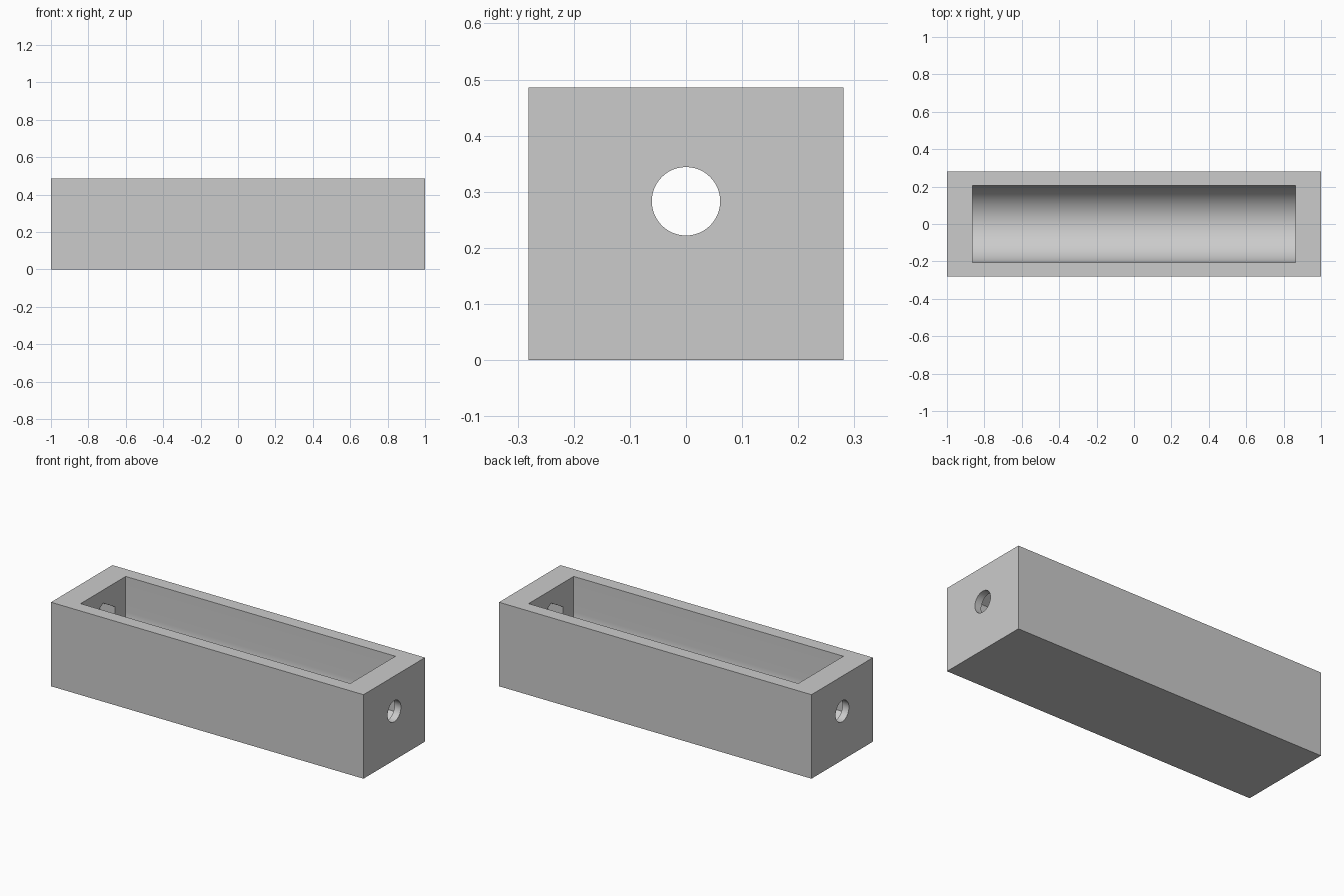
import bpy
import bmesh
import math

cube = bpy.data.objects.get("Cube")
if cube:
    bpy.data.objects.remove(cube, do_unlink=True)

LENGTH, WIDTH, HEIGHT = 2.0, 0.562, 0.486
AXIS_Z = 0.283          # shared centre of trough, holes and nut pockets
TROUGH_HALF, TROUGH_R = 0.863, 0.206
HOLE_R = 0.061
NUT_R = 0.127
POCKET_DEPTH = 0.096

grey = bpy.data.materials.new("plain grey")
grey.use_nodes = True
colour = (0.6, 0.6, 0.6, 1)
grey.diffuse_color = colour
grey.node_tree.nodes["Principled BSDF"].inputs["Base Color"].default_value = colour


def arc(radius, start, end, steps):
    """Points (y, z) on an arc around the long axis."""
    angles = [start + (end - start) * i / steps for i in range(steps + 1)]
    return [(radius * math.cos(a), AXIS_Z + radius * math.sin(a)) for a in angles]


def prism(name, profile, x0, x1):
    """Extrude a (y, z) profile along x."""
    bm = bmesh.new()
    face = bm.faces.new([bm.verts.new((x0, y, z)) for y, z in profile])
    new = bmesh.ops.extrude_face_region(bm, geom=[face])["geom"]
    verts = [v for v in new if isinstance(v, bmesh.types.BMVert)]
    bmesh.ops.translate(bm, verts=verts, vec=(x1 - x0, 0, 0))
    bmesh.ops.recalc_face_normals(bm, faces=bm.faces)
    mesh = bpy.data.meshes.new(name)
    bm.to_mesh(mesh)
    bm.free()
    mesh.materials.append(grey)
    obj = bpy.data.objects.new(name, mesh)
    bpy.context.collection.objects.link(obj)
    return obj


def carve(body, cutter):
    """Subtract a cutter from the body and discard the cutter."""
    cutter.hide_render = True
    mod = body.modifiers.new(cutter.name, "BOOLEAN")
    mod.operation = "DIFFERENCE"
    mod.solver = "EXACT"
    mod.object = cutter
    bpy.context.view_layer.objects.active = body
    bpy.ops.object.modifier_apply(modifier=mod.name)
    bpy.data.objects.remove(cutter, do_unlink=True)


# Solid block
w = WIDTH / 2
body = prism("trough_body", [(-w, 0), (w, 0), (w, HEIGHT), (-w, HEIGHT)],
             -LENGTH / 2, LENGTH / 2)

# Open trough with straight sides and a half-round floor
u_shape = arc(TROUGH_R, math.pi, 2 * math.pi, 48)
u_shape += [(TROUGH_R, HEIGHT + 0.1), (-TROUGH_R, HEIGHT + 0.1)]
carve(body, prism("trough_cutter", u_shape, -TROUGH_HALF, TROUGH_HALF))

# Bolt hole through both end walls, with a hexagonal nut pocket inside each
for side in (-1, 1):
    circle = arc(HOLE_R, 0, 2 * math.pi, 48)[:-1]
    carve(body, prism("hole_cutter", circle, side * 0.8, side * 1.1))
    hexagon = arc(NUT_R, math.pi / 2, math.pi * 2.5, 6)[:-1]
    carve(body, prism("pocket_cutter", hexagon, side * 0.8,
                      side * (TROUGH_HALF + POCKET_DEPTH)))

# Smooth curved surfaces, crisp edges
bpy.ops.object.select_all(action="DESELECT")
body.select_set(True)
bpy.context.view_layer.objects.active = body
bpy.ops.object.shade_smooth_by_angle(angle=math.radians(30))
